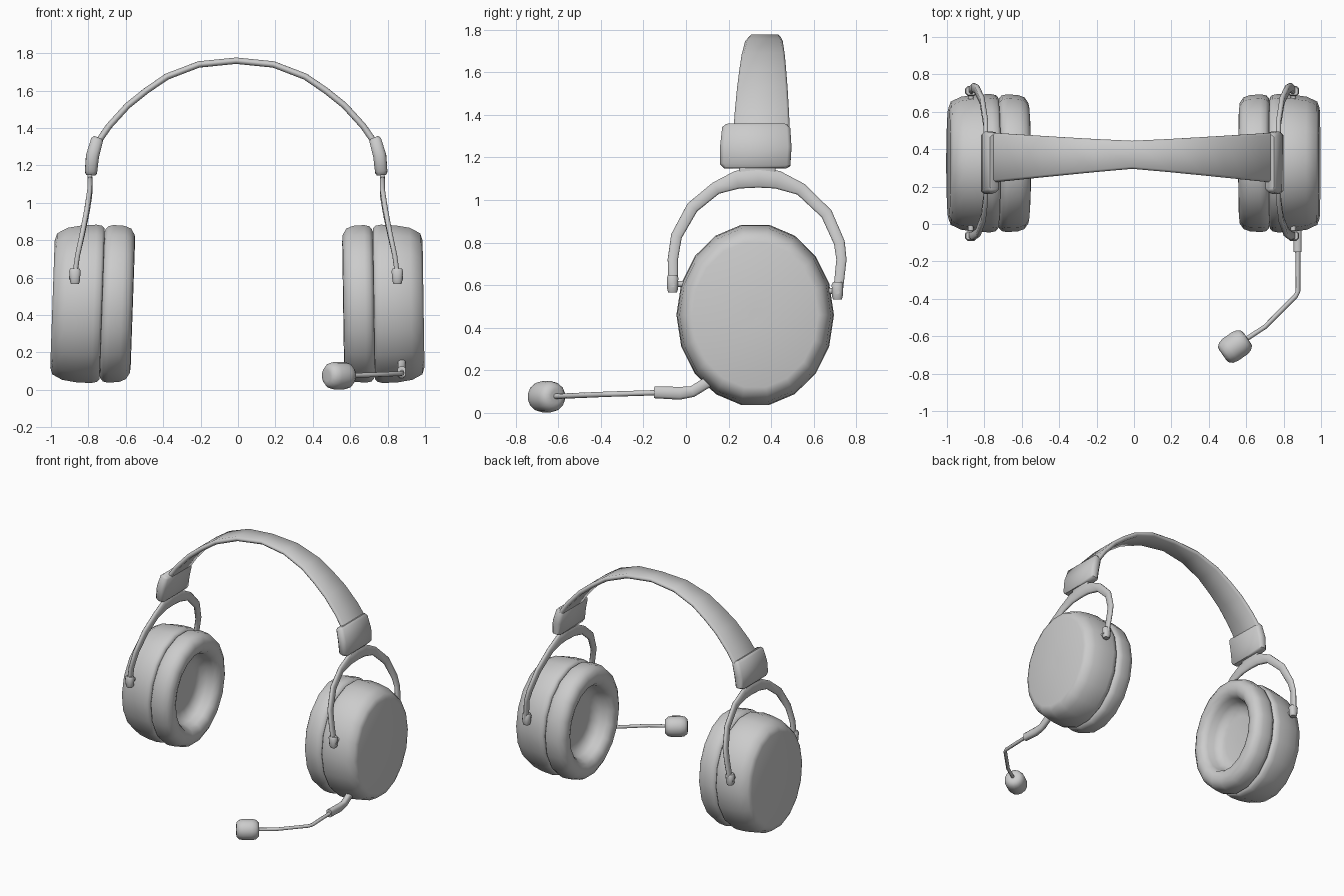
import bpy, bmesh
from math import sin, cos, tau
from mathutils import Vector

if "Cube" in bpy.data.objects:
    bpy.data.objects.remove(bpy.data.objects["Cube"])


def loft(name, rings, angle=0.8):
    """Skin closed rings of equal size and cap both ends."""
    bm = bmesh.new()
    rows = [[bm.verts.new(p) for p in ring] for ring in rings]
    n = len(rows[0])
    for a, b in zip(rows, rows[1:]):
        for i in range(n):
            j = (i + 1) % n
            bm.faces.new((a[i], a[j], b[j], b[i]))
    bm.faces.new(rows[0])
    bm.faces.new(rows[-1])
    bmesh.ops.recalc_face_normals(bm, faces=bm.faces)
    mesh = bpy.data.meshes.new(name)
    bm.to_mesh(mesh)
    bm.free()
    obj = bpy.data.objects.new(name, mesh)
    bpy.context.collection.objects.link(obj)
    bpy.ops.object.select_all(action="DESELECT")
    obj.select_set(True)
    bpy.context.view_layer.objects.active = obj
    bpy.ops.object.shade_smooth_by_angle(angle=angle)
    return obj


def section(w, t, bevel, sides):
    """Chamfered rectangle, or an ellipse when sides is given."""
    if sides:
        return [(w / 2 * cos(tau * i / sides), t / 2 * sin(tau * i / sides)) for i in range(sides)]
    c = min(w, t) * bevel
    a, b = w / 2, t / 2
    return [(a, c - b), (a, b - c), (a - c, b), (c - a, b),
            (-a, b - c), (-a, c - b), (c - a, -b), (a - c, -b)]


def sweep(name, path, sizes, side, bevel=0.25, sides=0):
    """Sweep a section of (width along side, thickness) down a path."""
    pts = [Vector(p) for p in path]
    side = Vector(side)
    rings = []
    for i, p in enumerate(pts):
        tangent = (pts[min(i + 1, len(pts) - 1)] - pts[max(i - 1, 0)]).normalized()
        u = (side - tangent * side.dot(tangent)).normalized()
        v = tangent.cross(u)
        rings.append([p + u * a + v * b for a, b in section(*sizes[i], bevel, sides)])
    return loft(name, rings)


def lathe(name, profile, s, tilt, segments=18):
    """Oval turned part about the ear axis, leaning in at the top."""
    rings = []
    for x, r in profile:
        ring = []
        for i in range(segments):
            a = tau * (i + 0.5) / segments
            dz = 0.43 * r * cos(a)
            ring.append((s * (x - tilt * dz), 0.325 + 0.37 * r * sin(a), 0.46 + dz))
        rings.append(ring)
    return loft(name, rings, 0.9)


MID = -0.01  # centre of the headband

# Headband, narrowest at the crown
half = [(0.735, 1.33), (0.68, 1.41), (0.58, 1.52), (0.48, 1.60),
        (0.37, 1.675), (0.2, 1.74)]
arc = [(-x, z) for x, z in half] + [(0, 1.76)] + [(x, z) for x, z in reversed(half)]
band_path = [(x + MID, 0.37 - 0.02 * abs(x), z) for x, z in arc]
band_size = [(0.15 + 0.16 * abs(x) ** 1.1, 0.034) for x, z in arc]
sweep("headband", band_path, band_size, (0, 1, 0), 0.35)

# Shell and cushion profiles as (distance from centre, radius factor)
shell = [(0.99, 0.05), (0.992, 0.8), (0.98, 0.89), (0.925, 0.96), (0.85, 0.99),
         (0.77, 1), (0.74, 0.985), (0.727, 0.95), (0.725, 0.85)]
cushion = [(0.735, 0.85), (0.722, 0.94), (0.708, 0.98), (0.68, 0.995), (0.62, 0.985),
           (0.585, 0.95), (0.565, 0.87), (0.562, 0.78), (0.575, 0.69),
           (0.605, 0.64), (0.65, 0.61), (0.69, 0.54), (0.7, 0.4), (0.7, 0.05)]

# Fork centreline as (y, z, width)
fork = [(-0.06, 0.62, 0.045), (-0.062, 0.72, 0.048), (-0.045, 0.83, 0.052),
        (0.03, 0.965, 0.058), (0.14, 1.055, 0.06), (0.24, 1.095, 0.085),
        (0.34, 1.103, 0.09), (0.43, 1.095, 0.085), (0.54, 1.05, 0.06),
        (0.66, 0.935, 0.056), (0.72, 0.8, 0.052), (0.73, 0.72, 0.048), (0.715, 0.58, 0.045)]


def fork_x(z):
    return 0.782 + 0.08 * min(1, max(0, (1.06 - z) / 0.4)) ** 1.2


for s, label, tilt in ((1, "left", 0.015), (-1, "right", 0.035)):
    lathe(label + "_ear_shell", shell, s, tilt)
    lathe(label + "_ear_cushion", cushion, s, tilt)

    # Slider housing at the end of the headband
    sweep(label + "_slider_housing",
          [(s * x + MID, y, z) for x, y, z in
           ((0.738, 0.33, 1.35), (0.744, 0.33, 1.335), (0.768, 0.328, 1.25),
            (0.776, 0.325, 1.165), (0.777, 0.325, 1.148))],
          [(0.29, 0.045), (0.32, 0.065), (0.335, 0.07), (0.33, 0.066), (0.29, 0.05)],
          (0, 1, 0))

    # Fork and its neck
    sweep(label + "_fork", [(s * fork_x(z) + MID, y, z) for y, z, w in fork],
          [(0.026, w) for y, z, w in fork], (1, 0, 0), 0.3)
    sweep(label + "_fork_neck",
          [(s * 0.782 + MID, 0.335, z) for z in (1.09, 1.125, 1.17)],
          [(0.2, 0.024), (0.17, 0.024), (0.17, 0.024)], (0, 1, 0))

    # Fork tips with pivot pins
    for end, y, z, inward in (("front", -0.063, 0.605, 1), ("back", 0.711, 0.572, -1)):
        x = s * 0.862 + MID
        sweep(f"{label}_{end}_fork_tip",
              [(x, y, z + d) for d in (0.043, 0.03, -0.025, -0.04)],
              [(0.05, 0.042), (0.062, 0.054), (0.052, 0.05), (0.042, 0.04)], (1, 0, 0))
        sweep(f"{label}_{end}_pivot_pin",
              [(x, y, z), (x, y + 0.06 * inward, z)], [(0.03, 0.03)] * 2, (1, 0, 0), sides=10)
        sweep(f"{label}_{end}_pivot_screw",
              [(x, y, z - 0.005), (x + s * 0.031, y, z - 0.005)],
              [(0.02, 0.02)] * 2, (0, 1, 0), sides=10)

# Microphone arm, thin boom and capsule
arm_path = [(0.875, y, z) for y, z in
            ((0.15, 0.175), (0.09, 0.137), (0.03, 0.1), (-0.03, 0.092), (-0.15, 0.097))]
sweep("microphone_arm", arm_path, [(0.04, 0.052)] * 3 + [(0.042, 0.06), (0.042, 0.056)], (1, 0, 0))
boom_path = [(0.877, -0.13, 0.095), (0.877, -0.36, 0.088), (0.865, -0.385, 0.087),
             (0.7, -0.55, 0.08), (0.57, -0.635, 0.077)]
sweep("microphone_boom", boom_path, [(0.025, 0.025)] * 5, (0, 0, 1), sides=8)
centre, axis = Vector((0.54, -0.655, 0.076)), Vector((-0.82, -0.57, 0))
capsule = [(-0.08, 0.06), (-0.077, 0.1), (-0.058, 0.135), (-0.03, 0.148),
           (0.03, 0.148), (0.058, 0.135), (0.077, 0.1), (0.08, 0.06)]
sweep("microphone_capsule", [centre + axis * d for d, w in capsule],
      [(w, w) for d, w in capsule], (0, 0, 1), sides=14)
